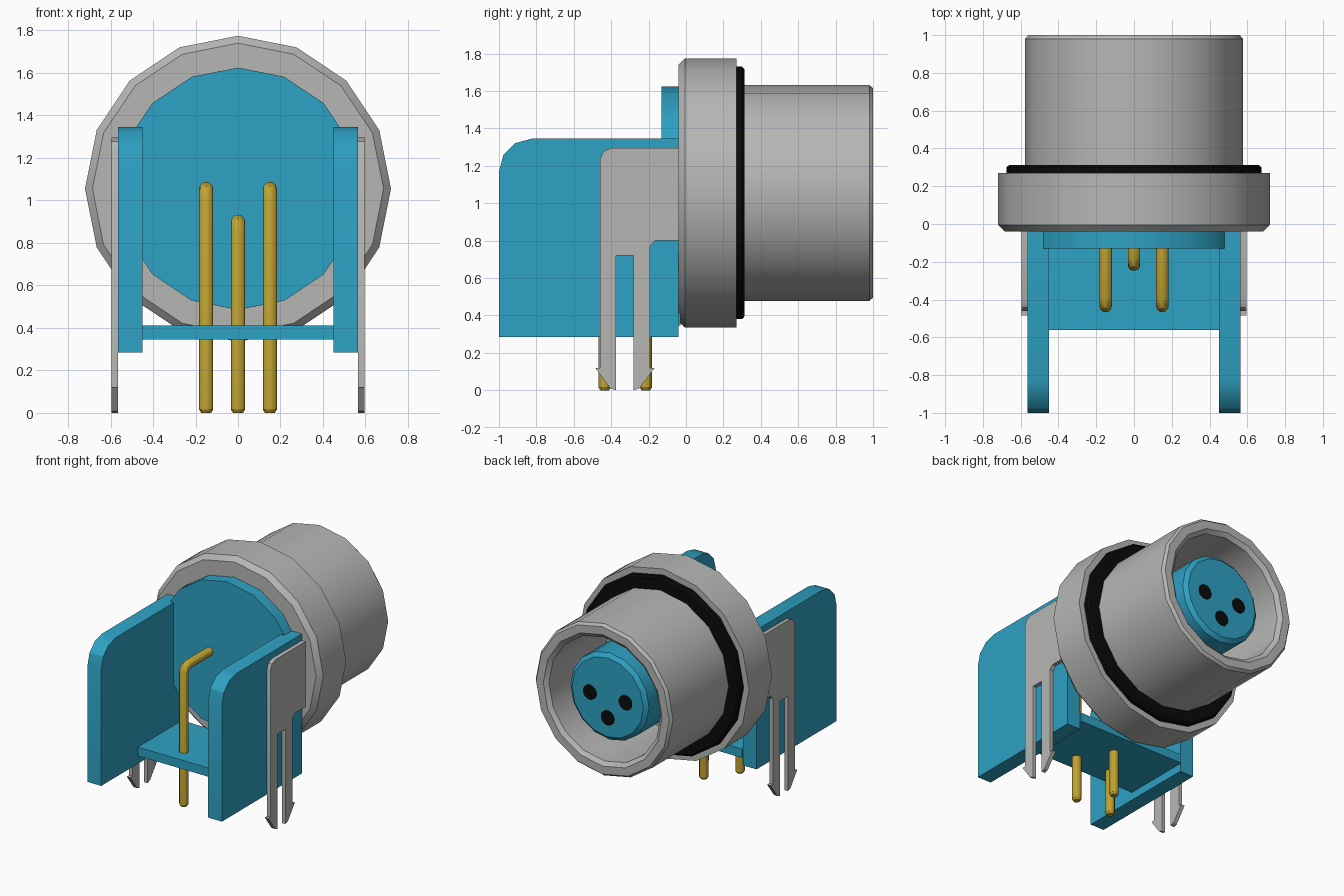
import bpy, bmesh, math

if "Cube" in bpy.data.objects:
    bpy.data.objects.remove(bpy.data.objects["Cube"])

AXIS_Z = 1.055   # height of the round socket's axis


def material(name, rgb):
    m = bpy.data.materials.new(name)
    m.diffuse_color = (*rgb, 1)
    m.use_nodes = True
    m.node_tree.nodes["Principled BSDF"].inputs["Base Color"].default_value = m.diffuse_color
    return m


TEAL = material("teal plastic", (0.027, 0.36, 0.55))
GREY = material("grey metal", (0.47, 0.47, 0.46))
GOLD = material("gold contact", (0.53, 0.37, 0.03))
BLACK = material("black rubber", (0.003, 0.003, 0.003))


def finish(bm, name, mat):
    bmesh.ops.recalc_face_normals(bm, faces=bm.faces)
    mesh = bpy.data.meshes.new(name)
    bm.to_mesh(mesh)
    bm.free()
    mesh.materials.append(mat)
    ob = bpy.data.objects.new(name, mesh)
    bpy.context.collection.objects.link(ob)
    bpy.ops.object.select_all(action='DESELECT')
    ob.select_set(True)
    bpy.context.view_layer.objects.active = ob
    bpy.ops.object.shade_smooth_by_angle(angle=math.radians(30))
    return ob


def lathe(name, profile, mat, closed=False, sides=16, cx=0.0, cz=AXIS_Z):
    """Turn (radius, y) points about a y-parallel axis; open ends are capped."""
    bm = bmesh.new()
    rings = []
    for r, y in profile:
        rings.append([bm.verts.new((cx + r * math.sin(2 * math.pi * k / sides), y,
                                    cz + r * math.cos(2 * math.pi * k / sides)))
                      for k in range(sides)])
    pairs = list(zip(rings, rings[1:]))
    if closed:
        pairs.append((rings[-1], rings[0]))
    for a, b in pairs:
        for k in range(sides):
            n = (k + 1) % sides
            bm.faces.new((a[k], a[n], b[n], b[k]))
    if not closed:
        bm.faces.new(rings[0])
        bm.faces.new(rings[-1])
    return finish(bm, name, mat)


def plate(name, profile, x0, x1, mat):
    """Extrude a (y, z) outline from x0 to x1."""
    bm = bmesh.new()
    face = bm.faces.new([bm.verts.new((x0, y, z)) for y, z in profile])
    out = bmesh.ops.extrude_face_region(bm, geom=[face])
    moved = [v for v in out["geom"] if isinstance(v, bmesh.types.BMVert)]
    bmesh.ops.translate(bm, verts=moved, vec=(x1 - x0, 0, 0))
    return finish(bm, name, mat)


# Metal shell: flange and hollow barrel in one turning
lathe("shell", [(0.685, -0.04), (0.72, -0.005), (0.72, 0.27), (0.577, 0.27),
                (0.577, 0.98), (0.56, 1.0), (0.50, 1.0), (0.47, 0.975),
                (0.47, 0.30), (0.30, 0.30), (0.30, -0.04)], GREY, closed=True)

# Rubber seal behind the flange
lathe("seal_ring", [(0.675, 0.265), (0.675, 0.30), (0.66, 0.313), (0.57, 0.313),
                    (0.57, 0.265)], BLACK, closed=True)

# Plastic insert and rear disc
lathe("socket_insert", [(0.33, 0.25), (0.33, 0.915), (0.30, 0.94)], TEAL)
lathe("rear_disc", [(0.57, -0.13), (0.57, -0.035)], TEAL)

# Side walls with rounded upper front corner, and metal board clips
R = 0.175
wall = [(-0.04, 0.285), (-1.0, 0.285)]
wall += [(-1 + R - R * math.cos(a), 1.345 - R + R * math.sin(a))
         for a in (math.radians(d) for d in (0, 30, 60, 90))]
wall += [(-0.04, 1.345)]

clip = [(0.0, 1.295), (-0.40, 1.295), (-0.442, 1.277), (-0.46, 1.235),   # plate
        (-0.46, 0.12), (-0.485, 0.12), (-0.405, 0.01), (-0.375, 0.0),    # front barb
        (-0.375, 0.72), (-0.28, 0.72),                                   # slot
        (-0.28, 0.0), (-0.25, 0.01), (-0.167, 0.12), (-0.193, 0.12),     # rear barb
        (-0.193, 0.77), (-0.165, 0.80), (0.0, 0.80)]

for side, s in (("left", -1), ("right", 1)):
    plate(side + "_wall", wall, s * 0.45, s * 0.565, TEAL)
    plate(side + "_clip", clip, s * 0.565, s * 0.595, GREY)

# Floor joining the walls
plate("floor", [(-0.56, 0.345), (-0.03, 0.345), (-0.03, 0.412), (-0.56, 0.412)],
      -0.45, 0.45, TEAL)


def pin(name, x, y, z):
    """Round contact running forward from the disc, bent straight down."""
    cu = bpy.data.curves.new(name, 'CURVE')
    cu.dimensions = '3D'
    cu.bevel_depth = 0.033
    cu.bevel_resolution = 4
    cu.use_fill_caps = True
    path = [(-0.10, z, 1), (y + 0.04, z, 1), (y + 0.012, z - 0.012, 1),
            (y, z - 0.04, 1), (y, 0.015, 1), (y, 0.0, 0.7)]
    sp = cu.splines.new('POLY')
    sp.points.add(len(path) - 1)
    for p, (py, pz, r) in zip(sp.points, path):
        p.co = (x, py, pz, 1)
        p.radius = r
    tmp = bpy.data.objects.new(name + "_path", cu)
    bpy.context.collection.objects.link(tmp)
    bpy.context.view_layer.update()
    mesh = tmp.to_mesh()
    bm = bmesh.new()
    bm.from_mesh(mesh)
    tmp.to_mesh_clear()
    bpy.data.objects.remove(tmp)
    bmesh.ops.remove_doubles(bm, verts=bm.verts, dist=0.0005)
    finish(bm, name, GOLD)


# Contacts and the matching dark holes on the insert's face
for label, x, y, z in (("left", -0.15, -0.435, 1.055), ("right", 0.15, -0.435, 1.055),
                       ("middle", 0.0, -0.215, 0.90)):
    pin(label + "_pin", x, y, z)
    lathe(label + "_contact_hole", [(0.056, 0.938), (0.056, 0.944)], BLACK,
          sides=24, cx=x, cz=z)
